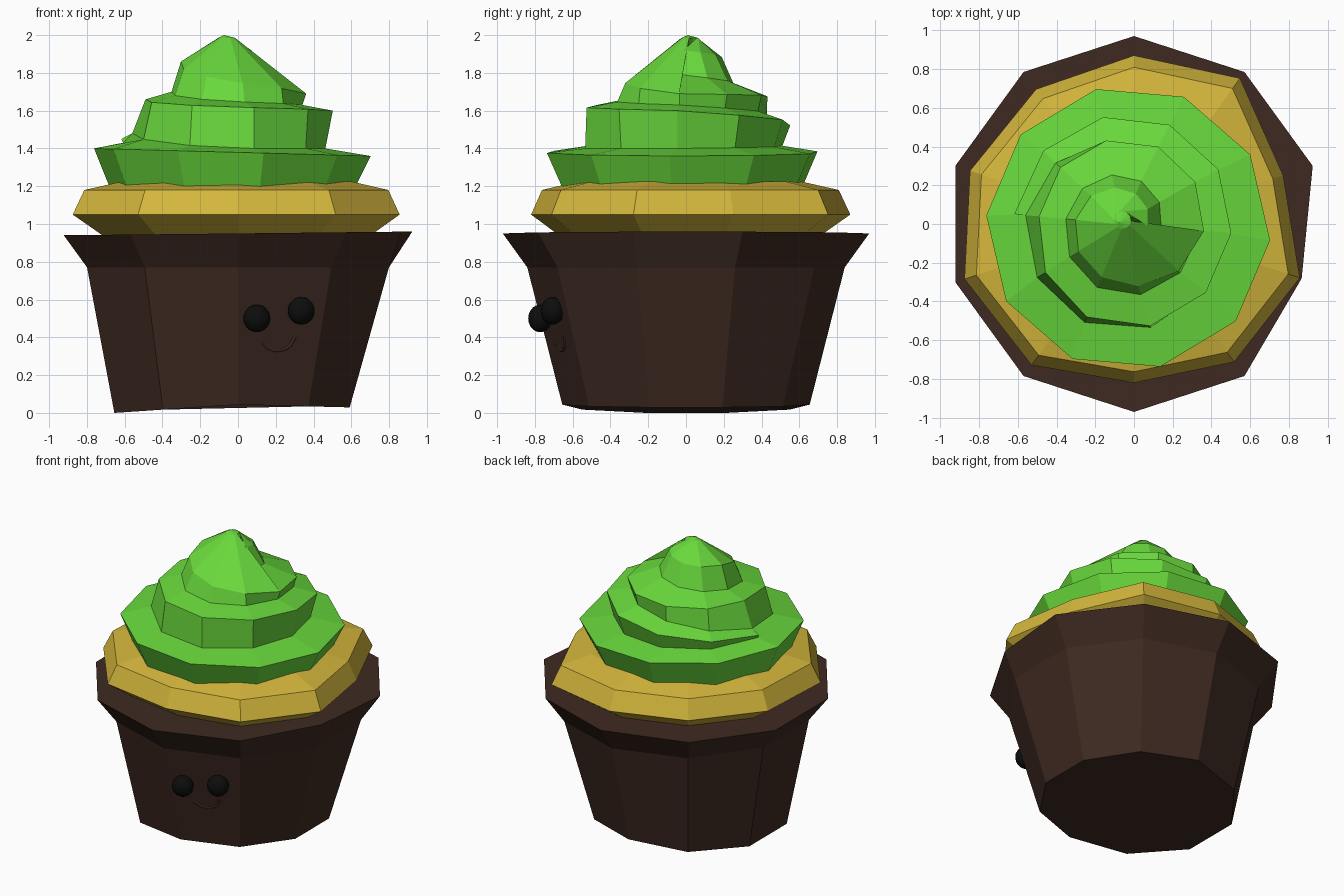
import bpy, bmesh
from math import sin, cos, radians

cube = bpy.data.objects.get("Cube")
if cube:
    bpy.data.objects.remove(cube, do_unlink=True)

SIDES = 10


def material(name, colour):
    mat = bpy.data.materials.new(name)
    mat.use_nodes = True
    mat.diffuse_color = (*colour, 1)
    mat.node_tree.nodes["Principled BSDF"].inputs["Base Color"].default_value = (*colour, 1)
    return mat


brown = material("chocolate brown", (0.048, 0.023, 0.015))
yellow = material("custard yellow", (0.66, 0.47, 0.045))
green = material("icing green", (0.14, 0.69, 0.045))
black = material("eye black", (0.004, 0.004, 0.004))


def make_object(name, bm, mat):
    bmesh.ops.recalc_face_normals(bm, faces=bm.faces)
    mesh = bpy.data.meshes.new(name)
    bm.to_mesh(mesh)
    bm.free()
    mesh.materials.append(mat)
    obj = bpy.data.objects.new(name, mesh)
    bpy.context.collection.objects.link(obj)
    return obj


def polar(angle, r, z, cx=0.0, cy=0.0):
    a = radians(angle)
    return (cx + r * cos(a), cy + r * sin(a), z)


def bridge(bm, low, high):
    n = len(low)
    for i in range(n):
        j = (i + 1) % n
        bm.faces.new((low[i], low[j], high[j], high[i]))


def stack(name, rings, mat):
    """Closed solid through a list of point rings, from bottom to top."""
    bm = bmesh.new()
    loops = [[bm.verts.new(p) for p in ring] for ring in rings]
    for low, high in zip(loops, loops[1:]):
        bridge(bm, low, high)
    bm.faces.new(loops[0])
    bm.faces.new(loops[-1])
    return make_object(name, bm, mat)


ANGLES = [18 + 36 * k for k in range(SIDES)]

# Cup: tapered ten-sided wall with a flared rim and a slightly uneven foot
foot = []
for a in ANGLES:
    r = 0.655 - 0.035 * cos(radians(a))
    x, y, _ = polar(a, r, 0)
    foot.append((x, y, 0.045 + (0.067 * x if x < 0 else -0.025 * x)))
low = min(p[2] for p in foot)
foot = [(x, y, z - low) for x, y, z in foot]
neck = [polar(a, 0.84, 0.77) for a in ANGLES]
rim = [polar(a, 0.91 if a == 342 else 0.97, 0.95 + 0.01 * cos(radians(a))) for a in ANGLES]
stack("cup", [foot, neck, rim], brown)

# Cake: wobbly bulging ring resting on the cup
bulge = [0.81, 0.93, 0.87, 0.86, 0.89, 0.92, 0.90, 0.82, 0.88, 0.90]
cake_profile = [(0.82, 0.94), (1.0, 1.05), (0.93, 1.18), (0.7, 1.225)]
stack("cake", [[polar(a, r * s, z) for a, r in zip(ANGLES, bulge)]
               for s, z in cake_profile], yellow)

# Icing: each row is wall foot radius, height, then wall top radius, height,
# given at every quarter turn of the clockwise spiral
SPIRAL = [
    (0.58, 1.43, 0.59, 1.45),
    (0.51, 1.41, 0.56, 1.54),
    (0.50, 1.40, 0.54, 1.60),
    (0.56, 1.40, 0.54, 1.62),
    (0.52, 1.48, 0.45, 1.66),
    (0.42, 1.59, 0.44, 1.68),
    (0.39, 1.63, 0.41, 1.69),
    (0.37, 1.65, 0.31, 1.76),
    (0.30, 1.70, 0.25, 1.86),
    (0.25, 1.75, 0.18, 1.89),
    (0.20, 1.79, 0.13, 1.92),
]


def spiral_point(k):
    q = k * 4 / SIDES
    i = min(int(q), len(SPIRAL) - 2)
    f = q - i
    return [a + (b - a) * f for a, b in zip(SPIRAL[i], SPIRAL[i + 1])]


def swirl():
    bm = bmesh.new()
    turn = [175 - 36 * k for k in range(SIDES)]
    base = [bm.verts.new(polar(a, 0.65, 1.19, -0.03, -0.02)) for a in turn]
    edge = [bm.verts.new(polar(a, 0.735, 1.38 - 0.02 * cos(radians(a)), -0.03, -0.02))
            for a in turn]
    bm.faces.new(base)
    bridge(bm, base, edge)

    # Spiral wall
    count = SIDES * 5 // 2 + 1
    low, high = [], []
    for k in range(count):
        rl, zl, rh, zh = spiral_point(k)
        a = 175 - 36 * k
        cx = -0.03 - 0.03 * k / count
        low.append(bm.verts.new(polar(a, rl, zl, cx, 0)))
        high.append(bm.verts.new(polar(a, rh, zh, cx, 0)))
    for k in range(count - 1):
        bm.faces.new((low[k], low[k + 1], high[k + 1], high[k]))

    # Ledges joining one turn to the next
    for k in range(SIDES - 1):
        bm.faces.new((edge[k], edge[k + 1], low[k + 1], low[k]))
    bm.faces.new((edge[-1], edge[0], low[0], low[SIDES], low[SIDES - 1]))
    bm.faces.new((low[0], high[0], low[SIDES]))
    for k in range(count - 1 - SIDES):
        bm.faces.new((high[k], high[k + 1], low[k + 1 + SIDES], low[k + SIDES]))

    # Peak: last open turn drawn up to a small blunt tip
    loop = high[count - 1 - SIDES:] + [low[-1]]
    n = len(loop)
    tip = [bm.verts.new(polar(-5 - 360 * i / n, 0.045, 1.985, -0.06, 0.02))
           for i in range(n)]
    bridge(bm, loop, tip)
    top = bm.verts.new((-0.075, 0.01, 2.0))
    for i in range(n):
        bm.faces.new((tip[i], tip[(i + 1) % n], top))
    return make_object("icing_swirl", bm, green)


swirl()


def wall_y(x, z):
    """Depth of the cup's front facet that carries the face."""
    return -(0.64 + 0.2 * (z - 0.045) / 0.73) + 0.325 * x


# Eyes: slightly flattened balls
for name, x, z in (("right_eye", 0.1, 0.5), ("left_eye", 0.335, 0.54)):
    bm = bmesh.new()
    bmesh.ops.create_uvsphere(bm, u_segments=16, v_segments=10, radius=0.073)
    eye = make_object(name, bm, black)
    eye.scale.y = 0.85
    eye.location = (x, wall_y(x, z) - 0.04, z)
    eye.rotation_euler.z = radians(18)
    for poly in eye.data.polygons:
        poly.use_smooth = True

# Smile: thin tube following the wall
curve = bpy.data.curves.new("smile", "CURVE")
curve.dimensions = "3D"
curve.bevel_depth = 0.012
curve.bevel_resolution = 1
curve.resolution_u = 4
path = [(0.13, 0.37), (0.17, 0.34), (0.225, 0.335), (0.275, 0.36), (0.3, 0.405)]
spline = curve.splines.new("BEZIER")
spline.bezier_points.add(len(path) - 1)
for point, (x, z) in zip(spline.bezier_points, path):
    point.co = (x, wall_y(x, z), z)
    point.handle_left_type = point.handle_right_type = "AUTO"
curve.use_fill_caps = True
curve.materials.append(brown)
bpy.context.collection.objects.link(bpy.data.objects.new("smile", curve))
